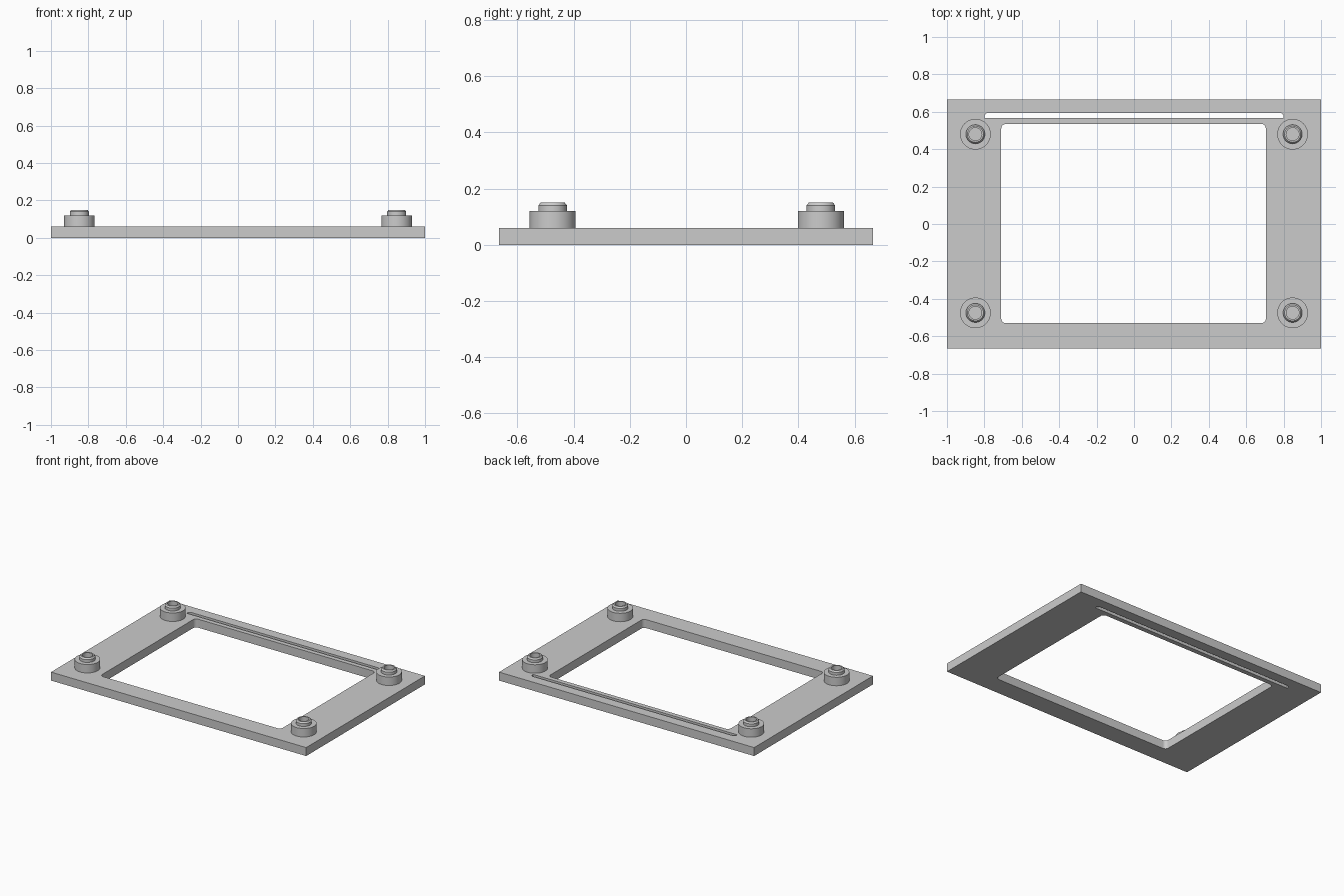
import bpy
import bmesh
from math import cos, sin, pi, radians

cube = bpy.data.objects.get("Cube")
if cube:
    bpy.data.objects.remove(cube, do_unlink=True)

THICK = 0.06

grey = bpy.data.materials.new("plain grey")
grey.use_nodes = True
colour = (0.6, 0.6, 0.6, 1)
grey.diffuse_color = colour
grey.node_tree.nodes["Principled BSDF"].inputs["Base Color"].default_value = colour


def add_object(name, mesh):
    obj = bpy.data.objects.new(name, mesh)
    bpy.context.collection.objects.link(obj)
    return obj


def rounded_rect(x0, x1, y0, y1, low=0, high=0, steps=6):
    """Outline with separate radii for the lower and upper corners."""
    corners = [(x1, y1, -1, -1, high), (x0, y1, 1, -1, high),
               (x0, y0, 1, 1, low), (x1, y0, -1, 1, low)]
    points = []
    for i, (x, y, sx, sy, r) in enumerate(corners):
        for k in range(steps + 1 if r else 1):
            a = pi / 2 * (i + k / steps)
            points.append((x + r * (sx + cos(a)), y + r * (sy + sin(a))) if r else (x, y))
    return points


# Frame plate with the large window and the narrow slot
outline = bpy.data.curves.new("frame_outline", "CURVE")
outline.dimensions = "2D"
outline.fill_mode = "BOTH"
outline.extrude = THICK / 2
for loop in (rounded_rect(-1, 1, -0.665, 0.665),
             rounded_rect(-0.71, 0.705, -0.53, 0.535, 0.025, 0.025),
             rounded_rect(-0.8, 0.8, 0.568, 0.594, 0, 0.02)):
    spline = outline.splines.new("POLY")
    spline.points.add(len(loop) - 1)
    for point, (x, y) in zip(spline.points, loop):
        point.co = (x, y, 0, 1)
    spline.use_cyclic_u = True

helper = add_object("frame_helper", outline)
bpy.context.view_layer.update()
graph = bpy.context.evaluated_depsgraph_get()
plate = bpy.data.meshes.new_from_object(helper.evaluated_get(graph))
bpy.data.objects.remove(helper, do_unlink=True)

bm = bmesh.new()
bm.from_mesh(plate)
bmesh.ops.remove_doubles(bm, verts=bm.verts, dist=1e-5)
bmesh.ops.translate(bm, verts=bm.verts, vec=(0, 0, THICK / 2))
bmesh.ops.recalc_face_normals(bm, faces=bm.faces)
bm.to_mesh(plate)
bm.free()
plate.materials.clear()
plate.materials.append(grey)
parts = [add_object("frame_plate", plate)]

# Stepped standoff: wide base, chamfered collar, blind bore
profile = [(0, THICK), (0.082, THICK), (0.082, 0.12), (0.051, 0.12),
           (0.051, 0.14), (0.043, 0.15), (0.034, 0.15), (0.034, 0.07), (0, 0.07)]
bm = bmesh.new()
verts = [bm.verts.new((r, 0, z)) for r, z in profile]
edges = [bm.edges.new(pair) for pair in zip(verts, verts[1:])]
bmesh.ops.spin(bm, geom=verts + edges, cent=(0, 0, 0), axis=(0, 0, 1),
               angle=2 * pi, steps=48)
bmesh.ops.remove_doubles(bm, verts=bm.verts, dist=1e-5)
bmesh.ops.recalc_face_normals(bm, faces=bm.faces)
standoff = bpy.data.meshes.new("standoff")
bm.to_mesh(standoff)
bm.free()
standoff.materials.append(grey)

for side, x in (("right", -0.848), ("left", 0.848)):
    for end, y in (("front", -0.475), ("back", 0.48)):
        obj = add_object(f"{end}_{side}_standoff", standoff.copy())
        obj.location = (x, y, 0)
        parts.append(obj)

# Smooth round walls, keep hard edges
bpy.ops.object.select_all(action="DESELECT")
for obj in parts:
    obj.select_set(True)
bpy.context.view_layer.objects.active = parts[0]
bpy.ops.object.shade_smooth_by_angle(angle=radians(30))
